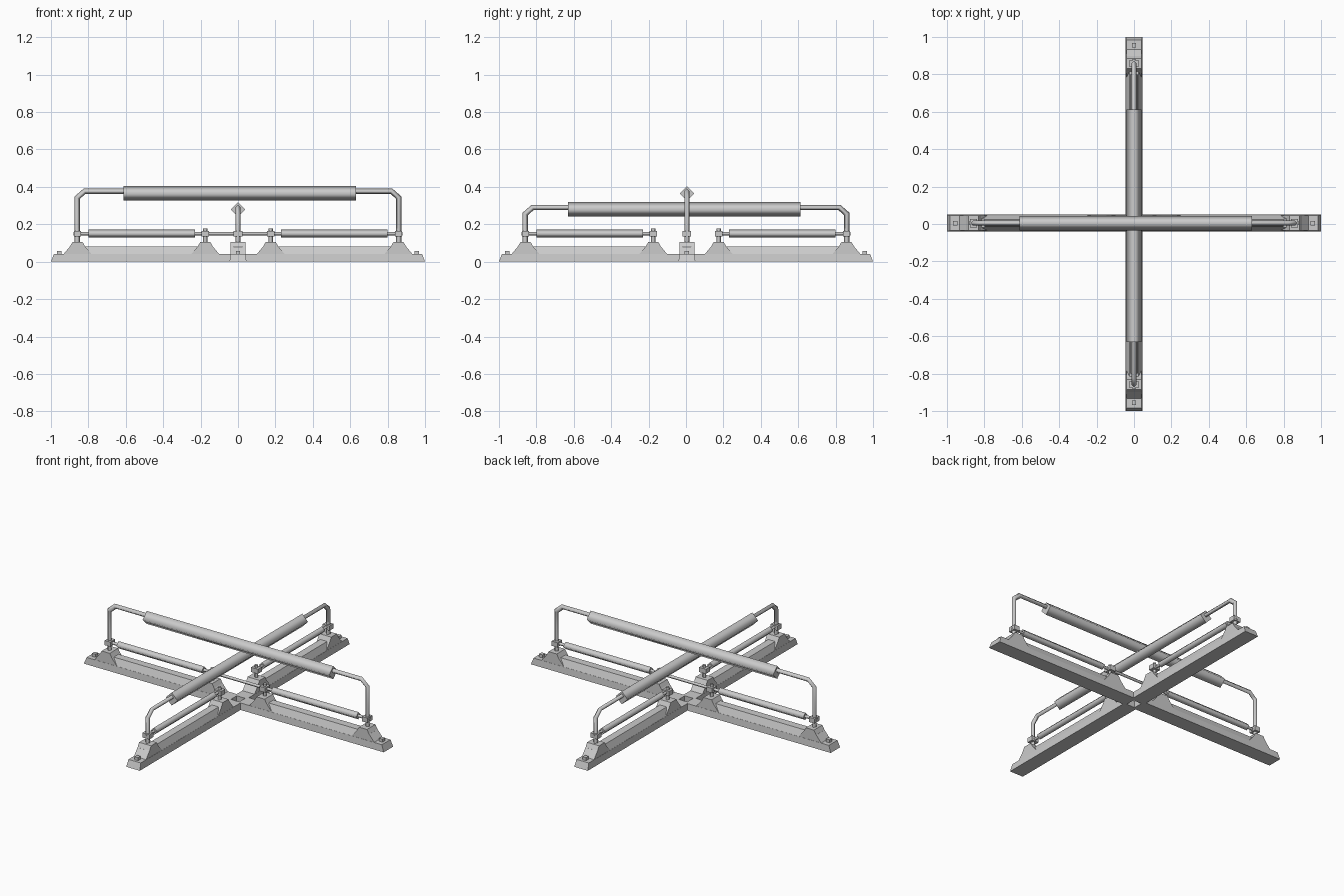
import bpy, bmesh, math
from mathutils import Matrix, Vector

if "Cube" in bpy.data.objects:
    bpy.data.objects.remove(bpy.data.objects["Cube"])

# One frame per beam: long axis x, and the same layout turned onto y
FRAMES = {"cross": Matrix.Translation((0, 0.005, 0)),
          "long": Matrix.Rotation(-math.pi / 2, 4, 'Z')}


def finish(bm, name, frame):
    bmesh.ops.recalc_face_normals(bm, faces=bm.faces[:])
    bm.transform(FRAMES[frame])
    me = bpy.data.meshes.new(name)
    bm.to_mesh(me)
    bm.free()
    ob = bpy.data.objects.new(frame + "_" + name, me)
    bpy.context.collection.objects.link(ob)
    return ob


def loft(name, frame, rings, smooth=False):
    """Join closed rings of points, cap both ends."""
    bm = bmesh.new()
    vs = [[bm.verts.new(p) for p in r] for r in rings]
    n = len(vs[0])
    for a, b in zip(vs, vs[1:]):
        for i in range(n):
            j = (i + 1) % n
            bm.faces.new((a[i], a[j], b[j], b[i])).smooth = smooth
    for r in (vs[0], vs[-1]):
        cap = bm.faces.new(r)
        for e in cap.edges:
            e.smooth = False
    return finish(bm, name, frame)


def block(name, frame, x0, x1, hw, z0, z1, s0=0, s1=0, sw=0):
    """Box with tapered ends (s0, s1) and sides (sw)."""
    ring = lambda a, b, w, z: [(a, -w, z), (b, -w, z), (b, w, z), (a, w, z)]
    return loft(name, frame, [ring(x0, x1, hw, z0),
                              ring(x0 + s0, x1 - s1, hw - sw, z1)])


def tube(name, frame, path, r):
    """Diamond-section tube along a path in the xz plane, mitred at bends."""
    pts = [Vector((x, 0, z)) for x, z in path]
    rings = []
    side = Vector((0, r, 0))
    for i, p in enumerate(pts):
        d0 = (p - pts[max(i - 1, 0)]).normalized()
        d1 = (pts[min(i + 1, len(pts) - 1)] - p).normalized()
        t = (d0 + d1).normalized()
        k = t.dot(d1 if d1.length else d0)
        n = Vector((-t.z, 0, t.x)) * (r / k)
        rings.append([p + n, p + side, p - n, p - side])
    return loft(name, frame, rings, True)


def pedestal(name, frame, x):
    # Stepped trapezoid profile extruded over the beam width
    prof = [(-.075, .04), (-.04, .082), (-.027, .105), (.027, .105),
            (.04, .082), (.075, .04)]
    return loft(name, frame, [[(x + a, w, z) for a, z in prof]
                              for w in (-.04, .04)])


ROD_Z = 0.15
for frame, pipe_z, sleeve_z in (("cross", .377, .365), ("long", .29, .28)):
    for s, tag in ((-1, "near"), (1, "far")):
        # Base beam, its raised ridge and end bolt
        lo, hi = sorted((s * .028, s * 1.0))
        end = .015
        block(tag + "_base", frame, lo, hi, .045, 0, .04,
              end if s < 0 else 0, end if s > 0 else 0, .004)
        lo, hi = sorted((s * .15, s * .90))
        block(tag + "_ridge", frame, lo, hi, .04, .04, .08, 0, 0, .017)
        b = s * .957
        block(tag + "_bolt", frame, b - .012, b + .012, .012, .04, .058)

        # Pedestals with stems and rod clamps
        for x, part in ((.858, "_outer"), (.175, "_inner")):
            x *= s
            pedestal(tag + part + "_pedestal", frame, x)
            tube(tag + part + "_stem", frame, [(x, .10), (x, .178)], .012)
            block(tag + part + "_clamp", frame, x - .019, x + .019, .023,
                  ROD_Z - .014, ROD_Z + .014)

        # Lower roller sleeve
        tube(tag + "_lower_sleeve", frame,
             [(s * .23, ROD_Z), (s * .80, ROD_Z)], .022)

    # Lower rods: continuous on one beam, split at the middle on the other
    spans = [(-.88, .88)] if frame == "cross" else [(-.88, -.16), (.16, .88)]
    for a, c in spans:
        tube("lower_rod", frame, [(a, ROD_Z), (c, ROD_Z)], .01)

    # Raised handle with its thick sleeve
    half = [(.86, .10), (.86, pipe_z - .035), (.82, pipe_z)]
    tube("handle", frame, [(-x, z) for x, z in half] + half[::-1], .014)
    tube("handle_sleeve", frame, [(-.612, sleeve_z), (.632, sleeve_z)], .039)
